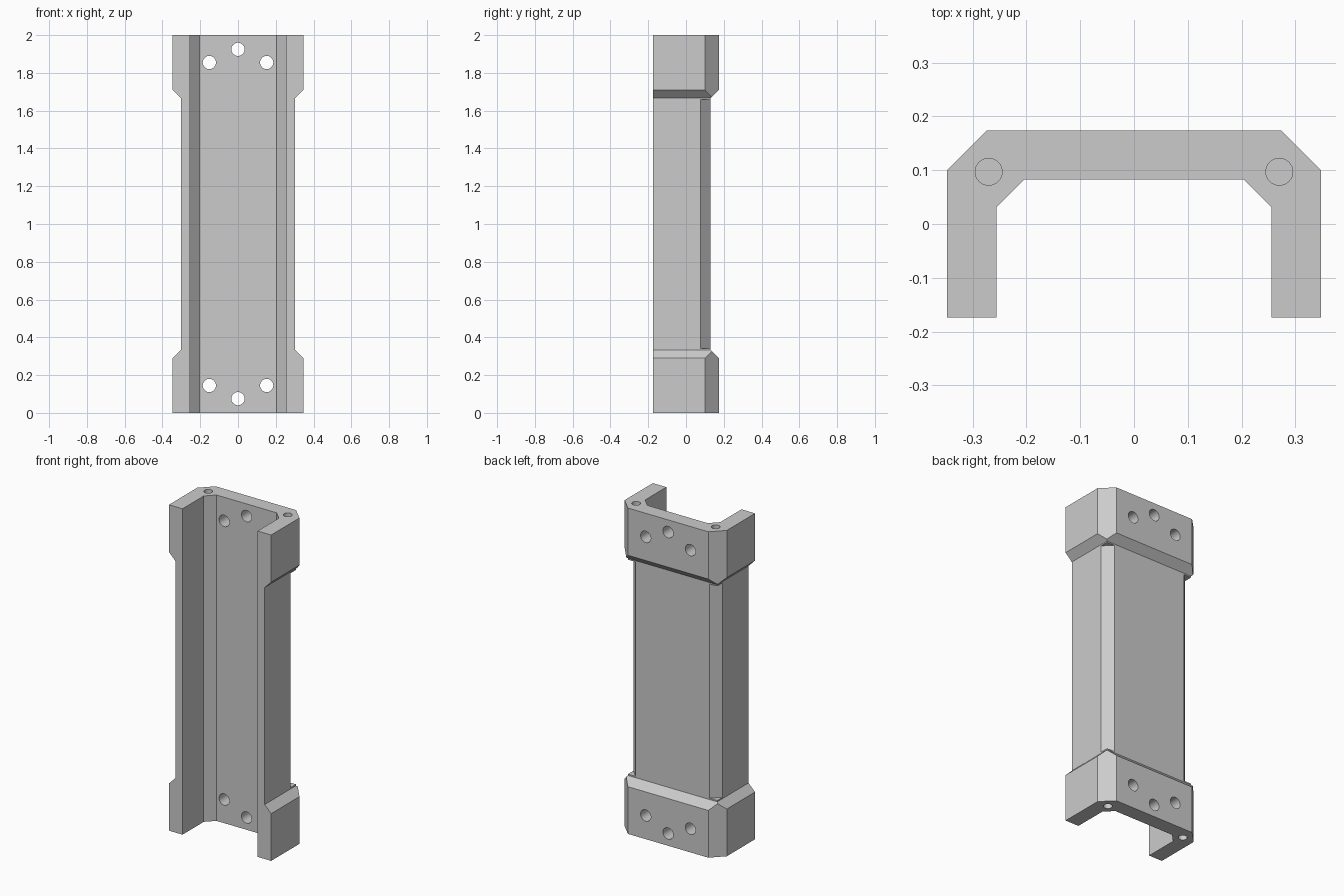
import bpy, bmesh, math
from mathutils import Matrix

cube = bpy.data.objects.get("Cube")
if cube:
    bpy.data.objects.remove(cube, do_unlink=True)

HEIGHT = 2.0
FRONT = -0.174


def make_object(name, bm):
    bmesh.ops.recalc_face_normals(bm, faces=bm.faces)
    mesh = bpy.data.meshes.new(name)
    bm.to_mesh(mesh)
    bm.free()
    obj = bpy.data.objects.new(name, mesh)
    bpy.context.collection.objects.link(obj)
    return obj


def loft(name, rings):
    """Skin a stack of matching outlines and cap both ends."""
    bm = bmesh.new()
    rows = [[bm.verts.new(p) for p in ring] for ring in rings]
    n = len(rows[0])
    for low, high in zip(rows, rows[1:]):
        for i in range(n):
            j = (i + 1) % n
            bm.faces.new((low[i], low[j], high[j], high[i]))
    bm.faces.new(rows[0])
    bm.faces.new(rows[-1])
    return make_object(name, bm)


def prism(name, outline, z0, z1):
    return loft(name, [[(x, y, z) for x, y in outline] for z in (z0, z1)])


def cylinder(name, radius, depth, centre, along_y=False):
    bm = bmesh.new()
    bmesh.ops.create_cone(bm, cap_ends=True, segments=32, radius1=radius,
                          radius2=radius, depth=depth)
    turn = Matrix.Rotation(math.pi / 2 if along_y else 0, 4, "X")
    bm.transform(Matrix.Translation(centre) @ turn)
    return make_object(name, bm)


def corner_wedge(side, reach, z0, z1):
    """Everything outside the diagonal plane |x| + y = reach."""
    far = 0.5
    outline = [(side * far, reach - far), (side * far, far), (side * (reach - far), far)]
    return prism("corner_cutter", outline, z0, z1)


# Bracket body: wide collars at both ends, slim waist between, sloped shoulders
sections = [(0, 0), (0.29, 0), (0.334, 0.044)]
sections += [(HEIGHT - z, inset) for z, inset in reversed(sections)]
rings = []
for z, inset in sections:
    w, back = 0.347 - inset, 0.174 - inset
    rings.append([(-w, FRONT, z), (w, FRONT, z), (w, back, z), (-w, back, z)])
bracket = loft("bracket", rings)

# Open channel with chamfered inner corners
half = [(0.255, -0.4), (0.255, 0.032), (0.204, 0.083)]
channel = half + [(-x, y) for x, y in reversed(half)]
cutters = [prism("channel_cutter", channel, -0.1, HEIGHT + 0.1)]

# Chamfered outer corners and blind screw holes in both ends
for side in (-1, 1):
    cutters.append(corner_wedge(side, 0.447, -0.1, HEIGHT + 0.1))
    cutters.append(corner_wedge(side, 0.381, 0.342, HEIGHT - 0.342))
    for z in (0, HEIGHT):
        cutters.append(cylinder("screw_hole_cutter", 0.025, 0.6, (side * 0.27, 0.097, z)))

# Three mounting holes through the back wall at each end
for x, z in ((0, 0.075), (0.152, 0.145), (-0.152, 0.145)):
    for height in (z, HEIGHT - z):
        cutters.append(cylinder("mounting_hole_cutter", 0.035, 0.3, (x, 0.13, height), True))

# Apply the cuts
for cutter in cutters:
    mod = bracket.modifiers.new("cut", "BOOLEAN")
    mod.operation = "DIFFERENCE"
    mod.solver = "EXACT"
    mod.object = cutter
bpy.context.view_layer.update()
evaluated = bracket.evaluated_get(bpy.context.evaluated_depsgraph_get())
carved = bpy.data.meshes.new_from_object(evaluated)
bracket.modifiers.clear()
bracket.data = carved
for cutter in cutters:
    bpy.data.objects.remove(cutter, do_unlink=True)

# Plain grey finish
grey = bpy.data.materials.new("grey")
grey.use_nodes = True
colour = (0.6, 0.6, 0.6, 1)
grey.diffuse_color = colour
grey.node_tree.nodes["Principled BSDF"].inputs["Base Color"].default_value = colour
bracket.data.materials.clear()
bracket.data.materials.append(grey)

for obj in bpy.context.selected_objects:
    obj.select_set(False)
bracket.select_set(True)
bpy.context.view_layer.objects.active = bracket
bpy.ops.object.shade_smooth_by_angle(angle=math.radians(30))
